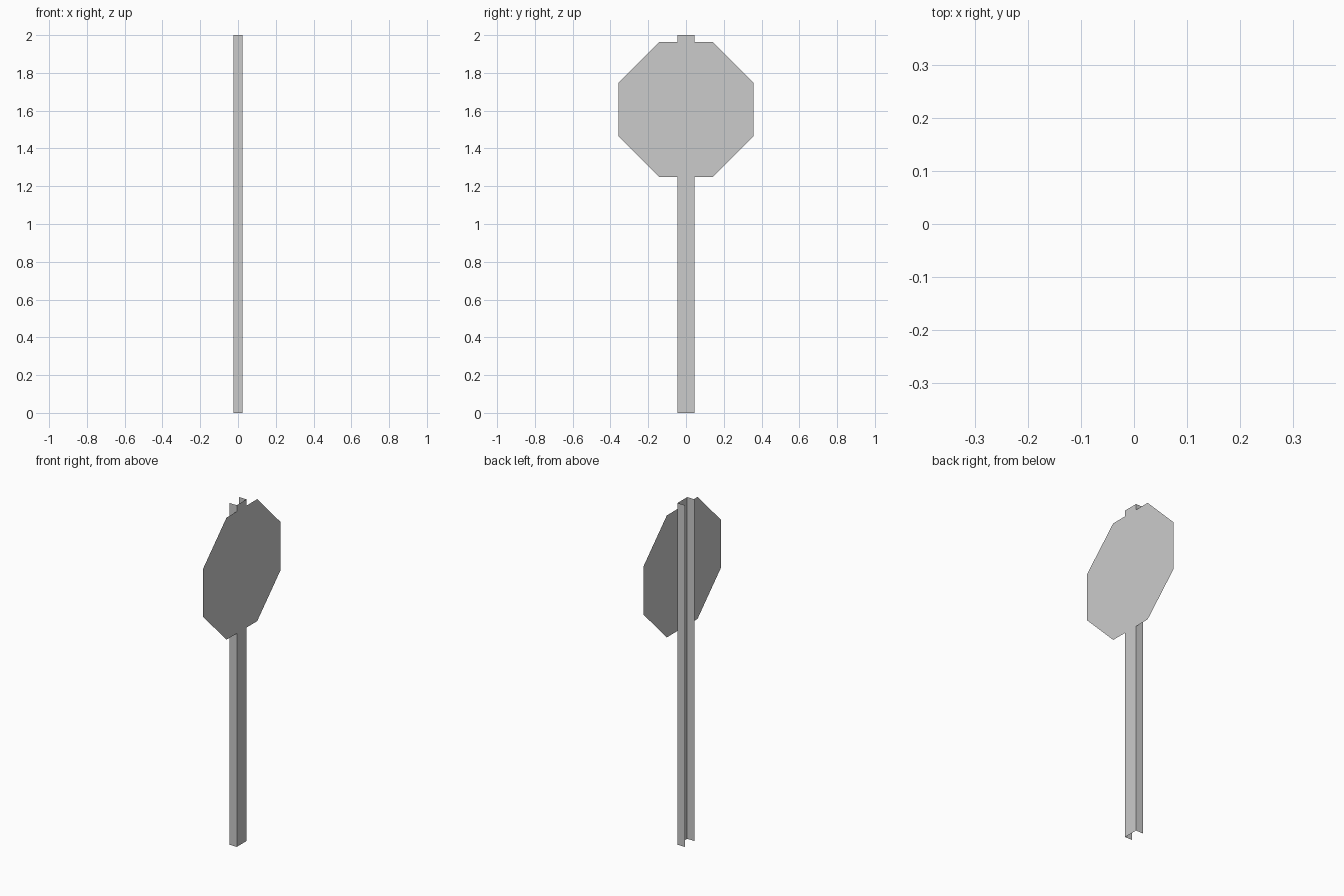
import bpy

if "Cube" in bpy.data.objects:
    bpy.data.objects.remove(bpy.data.objects["Cube"])

HALF_X, HALF_Y, HEIGHT = 0.024, 0.045, 2.0
SIGN_HALF, SIGN_FLAT, SIGN_Z = 0.357, 0.142, 1.607


def sheet(name, verts, faces):
    mesh = bpy.data.meshes.new(name)
    mesh.from_pydata(verts, [], faces)
    mesh.update()
    obj = bpy.data.objects.new(name, mesh)
    bpy.context.collection.objects.link(obj)
    return obj


# Post: thin sheet-metal U channel, open towards -x
profile = [(-HALF_X, -HALF_Y), (HALF_X, -HALF_Y), (HALF_X, HALF_Y), (-HALF_X, HALF_Y)]
n = len(profile)
verts = [(x, y, z) for z in (0, HEIGHT) for x, y in profile]
sheet("post", verts, [(i, i + 1, n + i + 1, n + i) for i in range(n - 1)])

# Sign plate: thin octagon lying against the web of the post, facing +x
a, b = SIGN_HALF, SIGN_FLAT
outline = [(a, -b), (a, b), (b, a), (-b, a), (-a, b), (-a, -b), (-b, -a), (b, -a)]
sheet("sign_plate", [(HALF_X + 0.0008, y, SIGN_Z + z) for y, z in outline],
      [tuple(range(8))])
